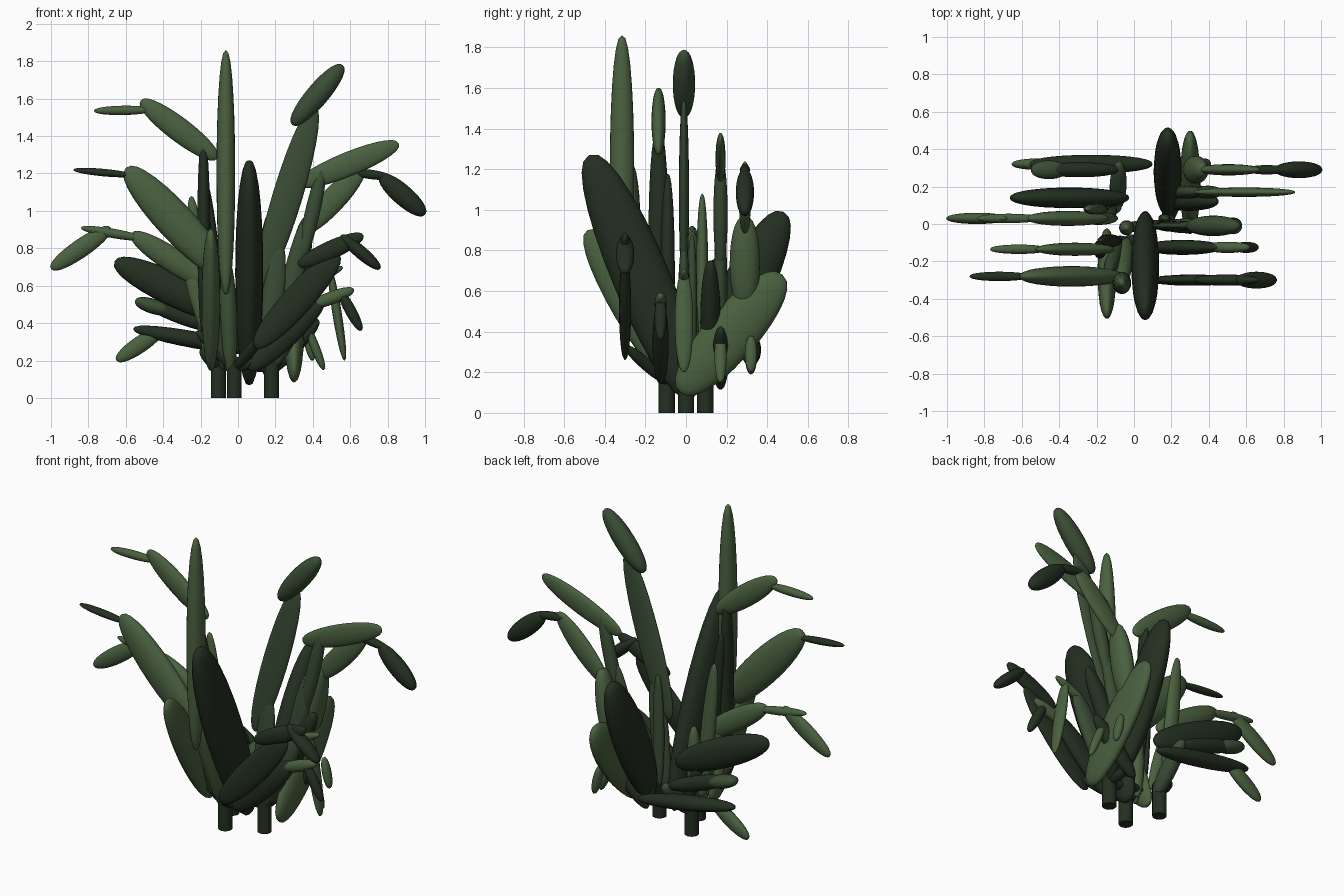
import bpy, math
from mathutils import Vector, Matrix

def material(name, c):
    m = bpy.data.materials.new(name)
    m.diffuse_color = (*c, 1)
    return m

GREENS = {"L": material("light_green", (0.068, 0.118, 0.05)),
          "M": material("mid_green", (0.042, 0.074, 0.035)),
          "D": material("dark_green", (0.017, 0.029, 0.015))}

def finish(name, shade):
    o = bpy.context.object
    o.name = name
    o.data.materials.append(GREENS[shade])
    bpy.ops.object.shade_smooth_by_angle()
    return o

def leaf(name, a, b, width, thick, shade, normal):
    """Slightly blunt ellipsoid from a to b, thin along normal."""
    a, b = Vector(a), Vector(b)
    d = b - a
    z = d.normalized()
    n = Vector(normal)
    y = (n - z * n.dot(z)).normalized()
    x = y.cross(z)
    bpy.ops.mesh.primitive_uv_sphere_add(segments=20, ring_count=14, radius=1)
    o = finish(name, shade)
    for v in o.data.vertices:
        blunt = max(1 - v.co.z ** 2, 0.01) ** -0.08
        v.co.x *= blunt
        v.co.y *= blunt
    rot = Matrix((x, y, z)).transposed().to_4x4()
    o.data.transform(Matrix.Translation((a + b) / 2) @ rot
                     @ Matrix.Diagonal((width / 2, thick / 2, d.length / 2, 1)))

def side_frond(name, y, root, segments):
    """Chain of leaves in a plane of constant y, joined to a stem by a stalk."""
    x, z = segments[0][:2]
    if root:
        leaf(name + "_stalk", root, (x + (0.04 if x > 0 else -0.04), y, z + 0.06),
             0.06, 0.06, "D", (0, 0, 1))
    for x0, z0, x1, z1, w, t, s in segments:
        leaf(name, (x0, y, z0), (x1, y, z1), w, t, s, (0, 1, 0))

def cross_frond(name, x, y0, z0, y1, z1, w, t, s):
    """Broad leaf in a plane of constant x."""
    leaf(name, (x, y0, z0), (x, y1, z1), w, t, s, (1, 0, 0))

# Three short stems
STEMS = [(-0.105, 0.095), (-0.02, -0.095), (0.18, 0)]
for x, y in STEMS:
    bpy.ops.mesh.primitive_cylinder_add(vertices=20, radius=0.04, depth=0.2, location=(x, y, 0.1))
    finish("stem", "D")
A, B, C = [(x, y, 0.15) for x, y in STEMS]

# Upright leaves
side_frond("tall_leaf", -0.315, None, [(-0.065, 0.55, -0.065, 1.86, 0.10, 0.12, "L")])
leaf("tall_leaf_base", (-0.04, -0.08, 0.12), (-0.06, -0.31, 0.75), 0.10, 0.09, "L", (1, 0, 0))
side_frond("upright_leaf", 0.08, A, [(-0.16, 0.2, -0.25, 1.08, 0.09, 0.06, "L")])
side_frond("upright_leaf", -0.09, B, [(-0.08, 0.2, -0.18, 1.18, 0.08, 0.07, "D")])
side_frond("upright_leaf", 0.03, C, [(0.16, 0.2, 0.17, 0.88, 0.07, 0.05, "M")])
side_frond("upright_leaf", -0.02, C, [(-0.04, 0.15, -0.04, 0.6, 0.08, 0.08, "L")])

# Left fronds
side_frond("left_frond", -0.135, B, [(-0.18, 0.3, -0.185, 1.41, 0.07, 0.10, "D"),
    (-0.11, 1.28, -0.52, 1.59, 0.13, 0.07, "L"), (-0.46, 1.54, -0.77, 1.535, 0.05, 0.05, "L")])
side_frond("left_frond", -0.28, None, [
    (-0.07, 0.66, -0.60, 1.23, 0.20, 0.11, "L"), (-0.56, 1.19, -0.88, 1.22, 0.04, 0.05, "D")])
leaf("left_frond_base", (-0.08, -0.08, 0.15), (-0.14, -0.28, 0.8), 0.09, 0.08, "M", (1, 0, 0))
side_frond("left_frond", 0.03, A, [(-0.1, 0.2, -0.28, 0.75, 0.10, 0.07, "L"),
    (-0.14, 0.6, -0.57, 0.88, 0.13, 0.08, "L"), (-0.5, 0.85, -0.84, 0.91, 0.05, 0.05, "L"),
    (-0.68, 0.91, -1.0, 0.69, 0.10, 0.06, "L")])
side_frond("left_frond", 0.14, A, [(-0.1, 0.18, -0.2, 0.5, 0.07, 0.07, "D"),
    (-0.03, 0.43, -0.66, 0.73, 0.18, 0.11, "D")])
side_frond("left_frond", 0.32, None, [(0.1, 0.25, -0.56, 0.37, 0.09, 0.10, "D"),
    (-0.4, 0.37, -0.65, 0.20, 0.09, 0.06, "L")])
leaf("left_frond_base", (-0.09, 0.08, 0.13), (-0.08, 0.33, 0.38), 0.10, 0.09, "M", (1, 0, 0))
side_frond("left_frond", 0.29, None, [(-0.08, 0.36, -0.5, 0.51, 0.09, 0.08, "D"),
    (-0.36, 0.46, -0.55, 0.52, 0.08, 0.10, "M")])

# Right fronds
side_frond("right_frond", -0.01, C, [(0.15, 0.15, 0.22, 0.85, 0.12, 0.06, "M"),
    (0.12, 0.6, 0.41, 1.56, 0.16, 0.05, "M"), (0.29, 1.46, 0.56, 1.78, 0.12, 0.11, "M")])
side_frond("right_frond", 0.17, C, [(0.2, 0.2, 0.36, 0.95, 0.11, 0.07, "M"),
    (0.33, 0.7, 0.46, 1.26, 0.08, 0.07, "M"), (0.32, 1.14, 0.86, 1.36, 0.13, 0.05, "L")])
side_frond("right_frond", 0.29, None, [(0.29, 0.5, 0.37, 0.97, 0.11, 0.15, "L"),
    (0.34, 0.88, 0.67, 1.23, 0.13, 0.06, "L"), (0.6, 1.21, 0.82, 1.18, 0.05, 0.05, "D"),
    (0.76, 1.19, 1.0, 0.98, 0.11, 0.09, "D")])
side_frond("right_frond", -0.30, B, [(0.09, 0.27, 0.54, 0.77, 0.16, 0.06, "D"),
    (0.32, 0.71, 0.67, 0.87, 0.10, 0.06, "D"), (0.55, 0.87, 0.76, 0.69, 0.07, 0.09, "D")])
side_frond("right_frond", -0.125, B, [(0.06, 0.15, 0.46, 0.54, 0.14, 0.08, "D"),
    (0.38, 0.49, 0.62, 0.58, 0.07, 0.06, "L"), (0.54, 0.58, 0.66, 0.36, 0.06, 0.06, "D")])
side_frond("right_frond", -0.01, C, [(0.16, 0.15, 0.42, 0.66, 0.13, 0.08, "M"),
    (0.34, 0.6, 0.56, 0.70, 0.05, 0.05, "L"), (0.49, 0.70, 0.57, 0.20, 0.05, 0.09, "L")])
side_frond("right_frond", 0.12, C, [(0.14, 0.15, 0.44, 0.75, 0.12, 0.10, "D")])
side_frond("right_frond", 0.17, C, [(0.14, 0.12, 0.43, 0.42, 0.10, 0.08, "D"),
    (0.36, 0.4, 0.46, 0.15, 0.05, 0.06, "L")])
side_frond("right_frond", 0.32, None, [(0.36, 0.38, 0.40, 0.2, 0.05, 0.06, "L")])

# Broad leaves leaning forward and back
cross_frond("front_broad_leaf", 0.06, 0.03, 0.07, -0.475, 1.27, 0.28, 0.15, "D")
cross_frond("front_broad_leaf", -0.145, -0.045, 0.15, -0.485, 0.90, 0.20, 0.10, "L")
cross_frond("back_broad_leaf", 0.18, 0.08, 0.16, 0.48, 0.99, 0.25, 0.15, "D")
cross_frond("back_broad_leaf", 0.30, -0.03, 0.10, 0.475, 0.68, 0.26, 0.11, "L")
